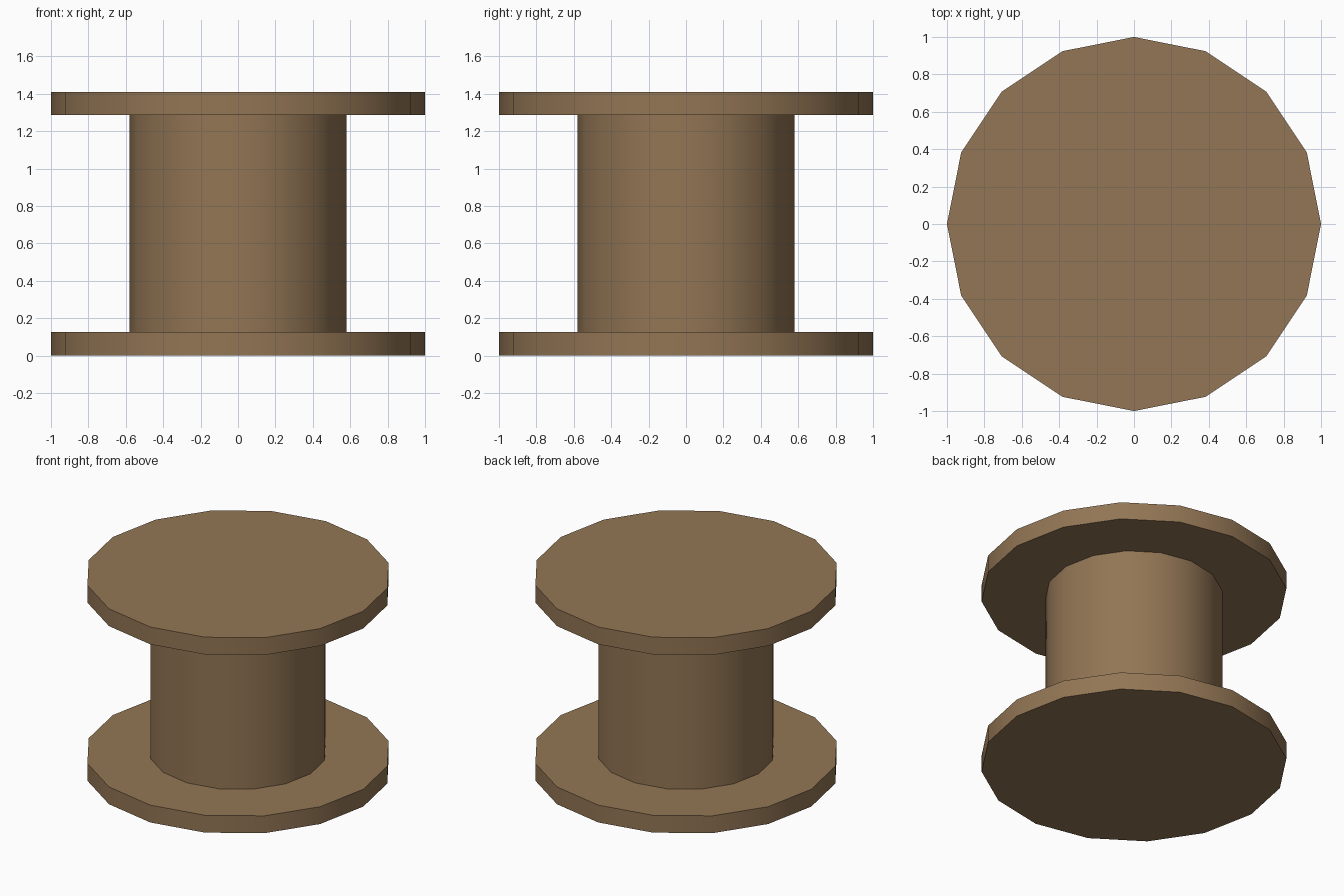
import bpy
import math

if "Cube" in bpy.data.objects:
    bpy.data.objects.remove(bpy.data.objects["Cube"])

SIDES = 16

wood = bpy.data.materials.new("brown_wood")
wood.diffuse_color = (0.29, 0.18, 0.09, 1.0)
wood.use_nodes = True
wood.node_tree.nodes["Principled BSDF"].inputs["Base Color"].default_value = wood.diffuse_color


def drum(name, radius, z0, z1):
    """Upright capped cylinder from z0 to z1, with a corner on the x axis."""
    bpy.ops.mesh.primitive_cylinder_add(
        vertices=SIDES, radius=radius, depth=z1 - z0, location=(0, 0, (z0 + z1) / 2))
    obj = bpy.context.object
    obj.name = name
    obj.data.materials.append(wood)
    bpy.ops.object.shade_smooth_by_angle(angle=math.radians(30))
    return obj


# Two wide flanges and the narrower core between them
drum("bottom_flange", 1.0, 0.0, 0.125)
drum("core", 0.58, 0.125, 1.285)
drum("top_flange", 1.0, 1.285, 1.41)
